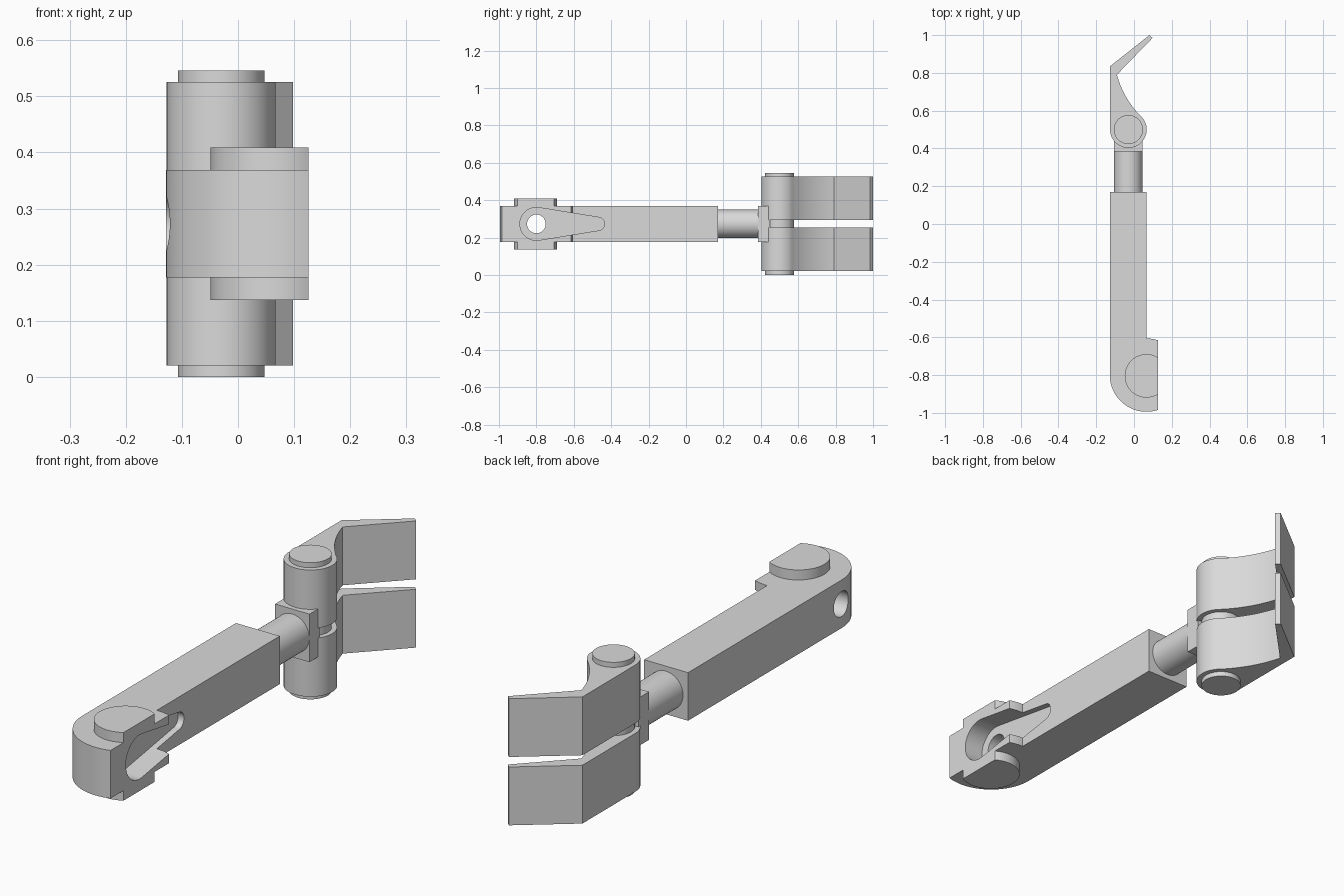
import bpy, bmesh
from math import cos, sin, radians, acos, asin, degrees

cube = bpy.data.objects.get("Cube")
if cube:
    bpy.data.objects.remove(cube, do_unlink=True)

grey = bpy.data.materials.new("plain grey")
grey.use_nodes = True
grey.diffuse_color = (0.7, 0.7, 0.7, 1)
grey.node_tree.nodes["Principled BSDF"].inputs["Base Color"].default_value = (0.7, 0.7, 0.7, 1)


def arc(cx, cy, r, start, end, steps=32):
    angles = [radians(start + (end - start) * i / steps) for i in range(steps + 1)]
    return [(cx + r * cos(a), cy + r * sin(a)) for a in angles]


def circle(cx, cy, r):
    return arc(cx, cy, r, 0, 360, 64)[:-1]


def prism(name, outline, low, high, axis="z"):
    """Extrude a 2D outline along the chosen axis."""
    place = {"x": lambda u, v, w: (w, u, v),
             "y": lambda u, v, w: (u, w, v),
             "z": lambda u, v, w: (u, v, w)}[axis]
    bm = bmesh.new()
    bottom = [bm.verts.new(place(u, v, low)) for u, v in outline]
    top = [bm.verts.new(place(u, v, high)) for u, v in outline]
    bm.faces.new(bottom)
    bm.faces.new(top)
    for i in range(len(outline)):
        j = (i + 1) % len(outline)
        bm.faces.new((bottom[i], bottom[j], top[j], top[i]))
    bmesh.ops.recalc_face_normals(bm, faces=bm.faces)
    mesh = bpy.data.meshes.new(name)
    bm.to_mesh(mesh)
    bm.free()
    mesh.materials.append(grey)
    obj = bpy.data.objects.new(name, mesh)
    bpy.context.collection.objects.link(obj)
    return obj


def cut(obj, cutter):
    mod = obj.modifiers.new("cut", "BOOLEAN")
    mod.operation = "DIFFERENCE"
    mod.solver = "EXACT"
    mod.object = cutter
    graph = bpy.context.evaluated_depsgraph_get()
    mesh = bpy.data.meshes.new_from_object(obj.evaluated_get(graph))
    obj.modifiers.clear()
    obj.data = mesh
    bpy.data.objects.remove(cutter, do_unlink=True)


mid = 0.273                  # height of the centre plane
head_x, head_y = 0.066, -0.8  # centre of the rounded head
flat = 0.06                  # distance from head centre to its flat side
parts = []

# Square arm with a rounded head cut flat on one side
head_r = 0.194
a = degrees(acos(flat / head_r))
arm = prism("arm", [(head_x, 0.17), (-0.128, 0.17)]
            + arc(head_x, head_y, head_r, 180, 360 - a)
            + arc(head_x, head_y, head_r, a, 90, 6), mid - 0.096, mid + 0.096)

# Teardrop pocket and the through hole
big, small, tail_y = 0.088, 0.035, -0.47
t = 90 - degrees(asin((big - small) / (tail_y - head_y)))
pocket = prism("pocket", arc(head_y, mid, big, t, 360 - t)
               + arc(tail_y, mid, small, -t, t), 0.04, 0.2, "x")
cut(arm, pocket)
cut(arm, prism("hole", circle(head_y, mid, 0.05), -0.3, 0.1, "x"))
parts.append(arm)

# Raised bosses above and below the head
boss_r = 0.115
b = degrees(acos(flat / boss_r))
boss = arc(head_x, head_y - 0.004, boss_r, b, 360 - b, 48)
parts.append(prism("upper_boss", boss, mid + 0.096, mid + 0.136))
parts.append(prism("lower_boss", boss, mid - 0.136, mid - 0.096))

# Round rod and the square lug holding the hinge
hinge_x, hinge_y = -0.03, 0.5
rod_r = 0.076
parts.append(prism("rod", circle(hinge_x, mid, rod_r), 0.16, 0.39, "y"))
parts.append(prism("lug", [(hinge_x - rod_r, 0.385), (hinge_x + rod_r, 0.385),
                           (hinge_x + rod_r, 0.45), (hinge_x - rod_r, 0.45)],
                   mid - 0.096, mid + 0.096))

# Hinge pin through both fingers
parts.append(prism("hinge_pin", circle(hinge_x, hinge_y, 0.077), 0, 2 * mid))

# Pair of bent fingers
finger = ([(-0.127, 0.835), (0.082, 1.0), (0.098, 0.985)]
          + arc(0.391, 0.921, 0.499, 195.2, 225, 16)
          + arc(hinge_x, hinge_y, 0.097, 45, -180, 48)[1:])
parts.append(prism("lower_finger", finger, 0.02, mid - 0.02))
parts.append(prism("upper_finger", finger, mid + 0.02, 2 * mid - 0.02))

# Smooth the round faces and keep edges sharp
bpy.ops.object.select_all(action="DESELECT")
for obj in parts:
    obj.select_set(True)
bpy.context.view_layer.objects.active = arm
bpy.ops.object.shade_smooth_by_angle(angle=radians(25))
